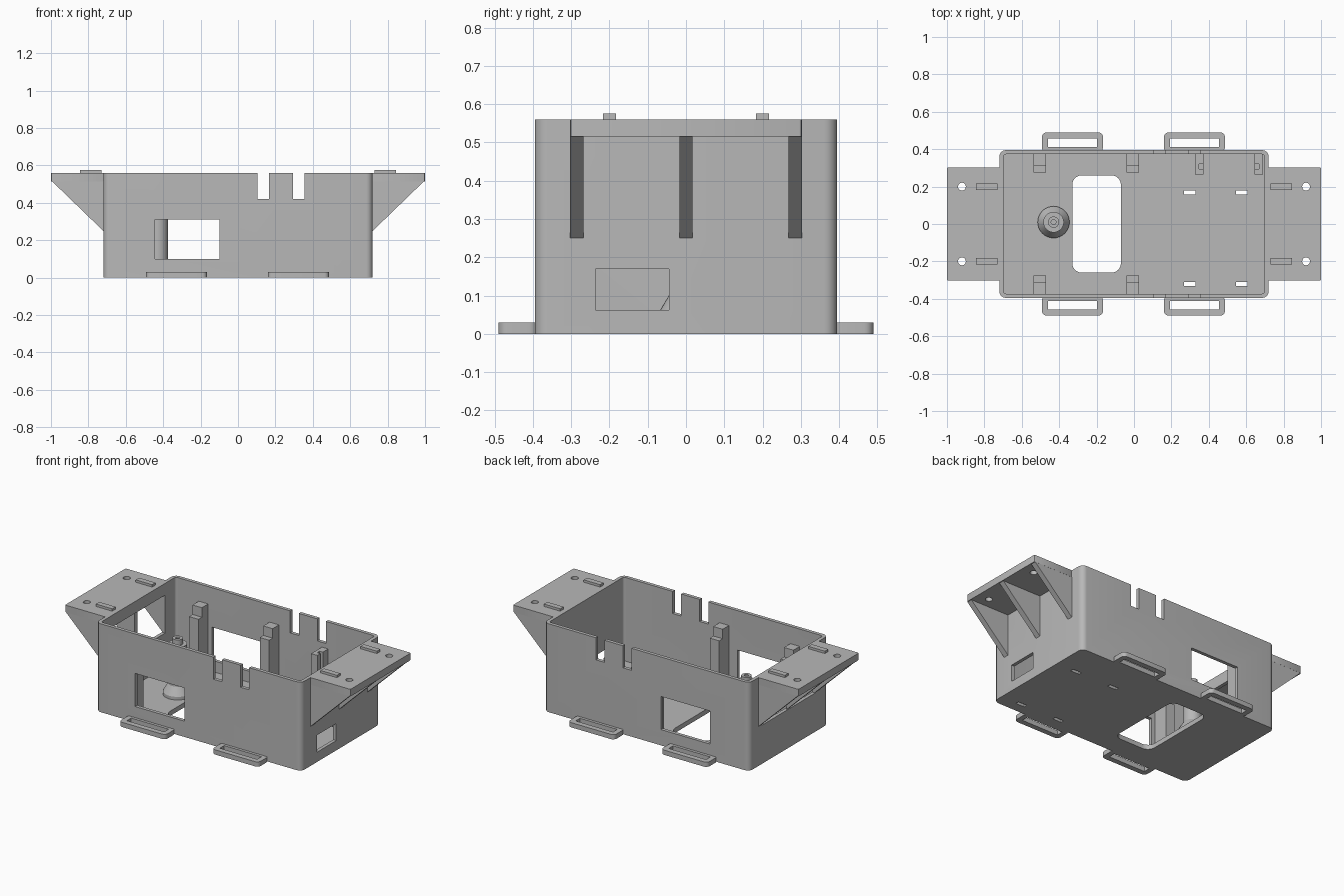
import bpy, bmesh, math
from mathutils import Vector

cube = bpy.data.objects.get("Cube")
if cube:
    bpy.data.objects.remove(cube, do_unlink=True)

grey = bpy.data.materials.new("matte grey plastic")
grey.use_nodes = True
grey.diffuse_color = (0.48, 0.48, 0.48, 1)
grey.node_tree.nodes["Principled BSDF"].inputs["Base Color"].default_value = (0.48, 0.48, 0.48, 1)


def finish(name, bm):
    bmesh.ops.recalc_face_normals(bm, faces=bm.faces[:])
    mesh = bpy.data.meshes.new(name)
    bm.to_mesh(mesh)
    bm.free()
    mesh.materials.append(grey)
    obj = bpy.data.objects.new(name, mesh)
    bpy.context.collection.objects.link(obj)
    return obj


def prism(name, outline, direction):
    """Extrude a closed 3D outline along a direction."""
    bm = bmesh.new()
    face = bm.faces.new([bm.verts.new(p) for p in outline])
    ext = bmesh.ops.extrude_face_region(bm, geom=[face])
    moved = [v for v in ext["geom"] if isinstance(v, bmesh.types.BMVert)]
    bmesh.ops.translate(bm, verts=moved, vec=Vector(direction))
    return finish(name, bm)


def block(name, x0, x1, y0, y1, z0, z1, r=0, steps=6):
    """Box with optional rounded vertical corners."""
    pts = []
    if r:
        corners = [(x1 - r, y1 - r), (x0 + r, y1 - r), (x0 + r, y0 + r), (x1 - r, y0 + r)]
        for i, (cx, cy) in enumerate(corners):
            for k in range(steps + 1):
                a = math.pi / 2 * (i + k / steps)
                pts.append((cx + r * math.cos(a), cy + r * math.sin(a), z0))
    else:
        pts = [(x0, y0, z0), (x1, y0, z0), (x1, y1, z0), (x0, y1, z0)]
    return prism(name, pts, (0, 0, z1 - z0))


def disc(name, x, y, r, z0, z1, n=20):
    pts = [(x + r * math.cos(math.tau * i / n), y + r * math.sin(math.tau * i / n), z0) for i in range(n)]
    return prism(name, pts, (0, 0, z1 - z0))


def cut(obj, cutters):
    """Subtract the cutters, bake the result and remove the cutters."""
    for c in cutters:
        c.hide_render = True
        mod = obj.modifiers.new("cut", "BOOLEAN")
        mod.operation, mod.solver, mod.object = "DIFFERENCE", "EXACT", c
    dg = bpy.context.evaluated_depsgraph_get()
    mesh = bpy.data.meshes.new_from_object(obj.evaluated_get(dg))
    obj.modifiers.clear()
    obj.data = mesh
    for c in cutters:
        bpy.data.objects.remove(c, do_unlink=True)


def smooth(obj):
    bpy.ops.object.select_all(action="DESELECT")
    obj.select_set(True)
    bpy.context.view_layer.objects.active = obj
    bpy.ops.object.shade_smooth_by_angle(angle=math.radians(30))


TOP, FLOOR = 0.56, 0.03

# Open tray with its wall windows, notches and floor openings
tray = block("tray", -0.72, 0.72, -0.395, 0.395, 0, TOP, 0.035)
cutters = [
    block("cavity", -0.698, 0.698, -0.373, 0.373, FLOOR, 1, 0.015),
    block("side_windows", -0.445, -0.10, -1, 1, 0.10, 0.31),
    block("small_end_window", 0.6, 0.8, -0.237, -0.045, 0.062, 0.17),
    block("large_end_window", -0.8, -0.6, -0.267, 0.267, 0.245, 0.485),
    block("floor_opening", -0.33, -0.07, -0.26, 0.26, -1, 0.08, 0.05),
]
for x in (0.105, 0.295):
    cutters.append(block("notch", x, x + 0.06, -1, 1, 0.42, 1))
for x in (0.268, 0.545):
    for y in (0.169, -0.32):
        cutters.append(block("floor_slot", x, x + 0.062, y - 0.011, y + 0.011, -1, 0.06))
cut(tray, cutters)
smooth(tray)

# Mounting flanges, gussets and locating bars at both ends
for s, side in ((1, "left"), (-1, "right")):
    def span(a, b):
        return sorted((s * a, s * b))

    flange = block(side + "_flange", *span(0.715, 1.0), -0.303, 0.303, 0.515, TOP, 0.008, 2)
    cut(flange, [disc("hole", s * 0.92, y, 0.021, 0.4, 0.7) for y in (-0.2, 0.2)])
    smooth(flange)
    for y in (-0.285, 0, 0.285):
        tri = [(s * 0.715, y - 0.0175, 0.245), (s * 0.995, y - 0.0175, 0.516), (s * 0.715, y - 0.0175, 0.516)]
        prism(side + "_gusset", tri, (0, 0.035, 0))
    for y in (-0.2, 0.2):
        block(side + "_locating_bar", *span(0.73, 0.845), y - 0.017, y + 0.017, TOP - 0.01, 0.575)

# Strap loops along the bottom of both long walls
for s, side in ((1, "back"), (-1, "front")):
    for x in (-0.492, 0.16):
        ya, yb = sorted((s * 0.385, s * 0.49))
        loop = block(side + "_strap_loop", x, x + 0.326, ya, yb, 0, 0.03, 0.025)
        ya, yb = sorted((s * 0.413, s * 0.456))
        cut(loop, [block("strap_slot", x + 0.032, x + 0.294, ya, yb, -1, 1)])
        smooth(loop)

    # Stepped support posts against the inside of the wall
    for x in (-0.536, -0.04):
        profile = [(0.38, FLOOR - 0.01), (0.275, FLOOR - 0.01), (0.275, 0.39),
                   (0.31, 0.39), (0.31, 0.45), (0.38, 0.45)]
        prism(side + "_support_post", [(x, s * y, z) for y, z in profile], (0.066, 0, 0))

# Pair of grooved brackets inside the back wall
for x, groove in ((0.327, 0.349), (0.645, 0.645)):
    bracket = block("grooved_bracket", x, x + 0.044, 0.265, 0.38, FLOOR - 0.01, 0.39)
    cut(bracket, [block("groove", groove - 0.001, groove + 0.023, 0.295, 0.32, 0.1, 1)])

# Turned stud with flared base and hollow pin
profile = [(0.085, 0.025), (0.085, 0.05), (0.055, 0.10), (0.055, 0.35),
           (0.03, 0.35), (0.03, 0.385), (0.013, 0.385), (0.013, 0.33), (0, 0.33)]
bm = bmesh.new()
verts = [bm.verts.new((r, 0, z)) for r, z in profile]
edges = [bm.edges.new(pair) for pair in zip(verts, verts[1:])]
bmesh.ops.spin(bm, geom=verts + edges, axis=(0, 0, 1), cent=(0, 0, 0), angle=math.tau, steps=32)
bmesh.ops.remove_doubles(bm, verts=bm.verts[:], dist=0.0005)
stud = finish("turned_stud", bm)
stud.location = (-0.43, 0.01, 0)
smooth(stud)
